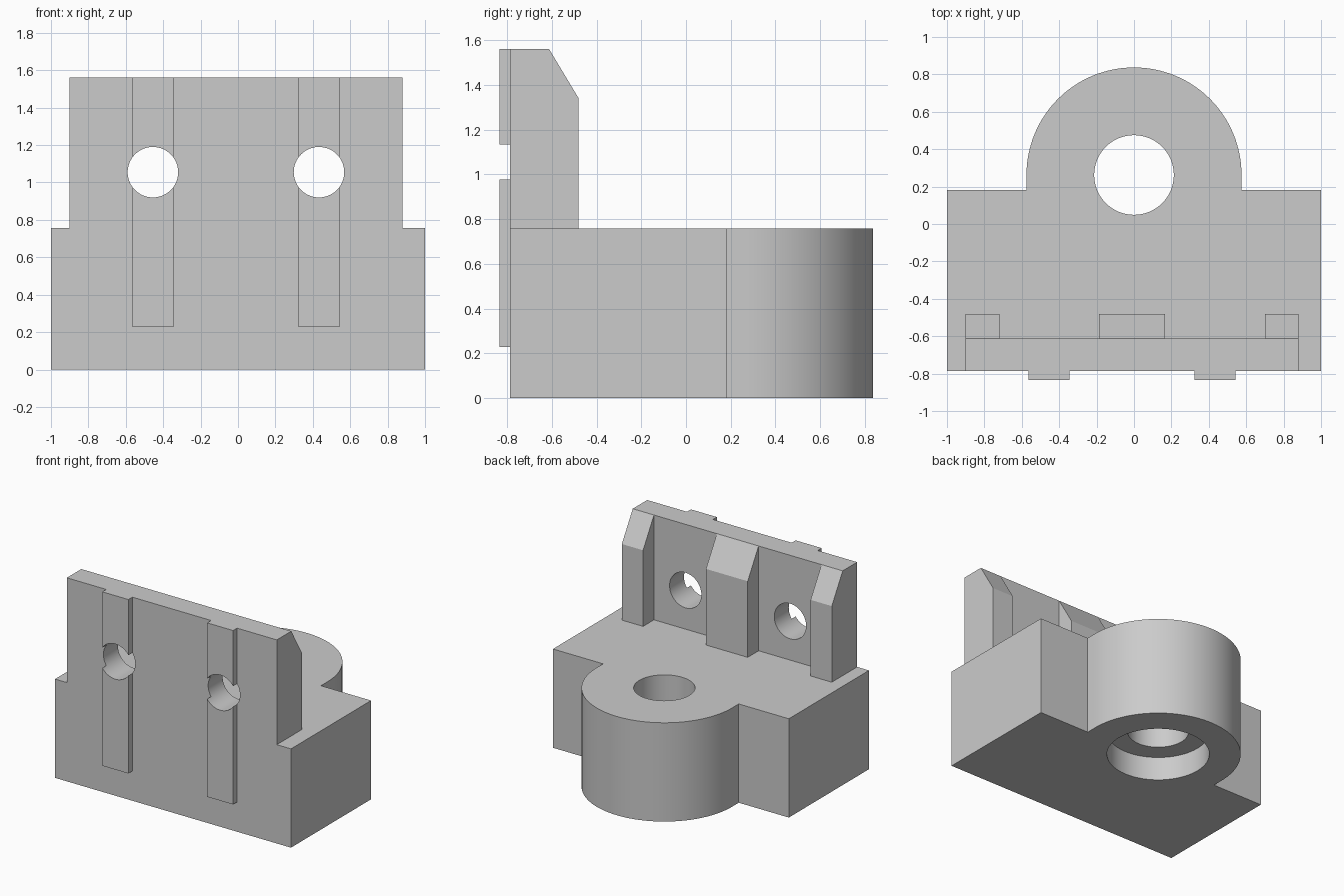
import bpy
import bmesh
from math import pi, sin, cos
from mathutils import Matrix, Vector

if "Cube" in bpy.data.objects:
    bpy.data.objects.remove(bpy.data.objects["Cube"], do_unlink=True)

grey = bpy.data.materials.new("plain grey")
grey.use_nodes = True
GREY = (0.6, 0.6, 0.6, 1)
grey.diffuse_color = GREY
grey.node_tree.nodes["Principled BSDF"].inputs["Base Color"].default_value = GREY

FRONT, PLATE_BACK, RIB_BACK = -0.787, -0.612, -0.48
DECK, TOP = 0.757, 1.56
HOLES_X, HOLE_Z = (-0.455, 0.433), 1.055
BORE_Y = 0.262


def prism(name, points, depth):
    """Extrude a closed outline of 3D points along a vector."""
    bm = bmesh.new()
    face = bm.faces.new([bm.verts.new(p) for p in points])
    new = bmesh.ops.extrude_face_region(bm, geom=[face])["geom"]
    verts = [g for g in new if isinstance(g, bmesh.types.BMVert)]
    bmesh.ops.translate(bm, verts=verts, vec=Vector(depth))
    return finish(name, bm)


def finish(name, bm):
    bmesh.ops.recalc_face_normals(bm, faces=bm.faces)
    mesh = bpy.data.meshes.new(name)
    bm.to_mesh(mesh)
    bm.free()
    mesh.materials.append(grey)
    obj = bpy.data.objects.new(name, mesh)
    bpy.context.collection.objects.link(obj)
    return obj


def box(name, x0, x1, y0, y1, z0, z1):
    outline = [(x0, y0, z0), (x1, y0, z0), (x1, y1, z0), (x0, y1, z0)]
    return prism(name, outline, (0, 0, z1 - z0))


def cutter(name, radius, length, centre, tilt=0):
    bm = bmesh.new()
    bmesh.ops.create_cone(bm, cap_ends=True, segments=64, radius1=radius,
                          radius2=radius, depth=length,
                          matrix=Matrix.Translation(centre) @ Matrix.Rotation(tilt, 4, "X"))
    obj = finish(name, bm)
    obj.hide_render = True
    return obj


def combine(target, tool, operation):
    """Apply a boolean and discard the tool."""
    mod = target.modifiers.new(operation, "BOOLEAN")
    mod.operation, mod.object, mod.solver = operation, tool, "EXACT"
    bpy.context.view_layer.objects.active = target
    bpy.ops.object.modifier_apply(modifier=mod.name)
    bpy.data.objects.remove(tool, do_unlink=True)


# Base block with a rounded boss at the back
STEPS, RADIUS, SHOULDER = 64, 0.575, 0.183
arc = [(RADIUS * cos(pi * i / STEPS), BORE_Y + RADIUS * sin(pi * i / STEPS), 0)
       for i in range(STEPS + 1)]
outline = [(-1, FRONT, 0), (1, FRONT, 0), (1, SHOULDER, 0), (RADIUS, SHOULDER, 0),
           *arc, (-RADIUS, SHOULDER, 0), (-1, SHOULDER, 0)]
bracket = prism("bracket_body", outline, (0, 0, DECK))

# Upright plate: starts inside the block so the union is clean
SUNK = DECK - 0.1
combine(bracket, box("upright_plate", -0.9, 0.88, FRONT, PLATE_BACK, SUNK, TOP), "UNION")

# Ribs with sloped tops behind the plate
for x0, x1 in ((-0.9, -0.72), (-0.187, 0.167), (0.7, 0.88)):
    side = [(x0, FRONT, SUNK), (x0, RIB_BACK, SUNK), (x0, RIB_BACK, 1.34),
            (x0, PLATE_BACK, TOP), (x0, FRONT, TOP)]
    combine(bracket, prism("rib", side, (x1 - x0, 0, 0)), "UNION")

# Raised locating strips on the front
for x in HOLES_X:
    strip = box("locating_strip", x - 0.11, x + 0.11, -0.835, FRONT + 0.05, 0.227, TOP)
    combine(bracket, strip, "UNION")

# Bolt holes through the plate, and the counterbored vertical bore
for x in HOLES_X:
    combine(bracket, cutter("bolt_hole", 0.135, 1, (x, -0.7, HOLE_Z), pi / 2), "DIFFERENCE")
combine(bracket, cutter("bore", 0.213, 3, (0, BORE_Y, 0.5)), "DIFFERENCE")
combine(bracket, cutter("counterbore", 0.357, 0.36, (0, BORE_Y, 0)), "DIFFERENCE")

# Smooth the round walls, keep edges sharp
bpy.ops.object.select_all(action="DESELECT")
bracket.select_set(True)
bpy.context.view_layer.objects.active = bracket
bpy.ops.object.shade_smooth_by_angle(angle=pi / 6)
